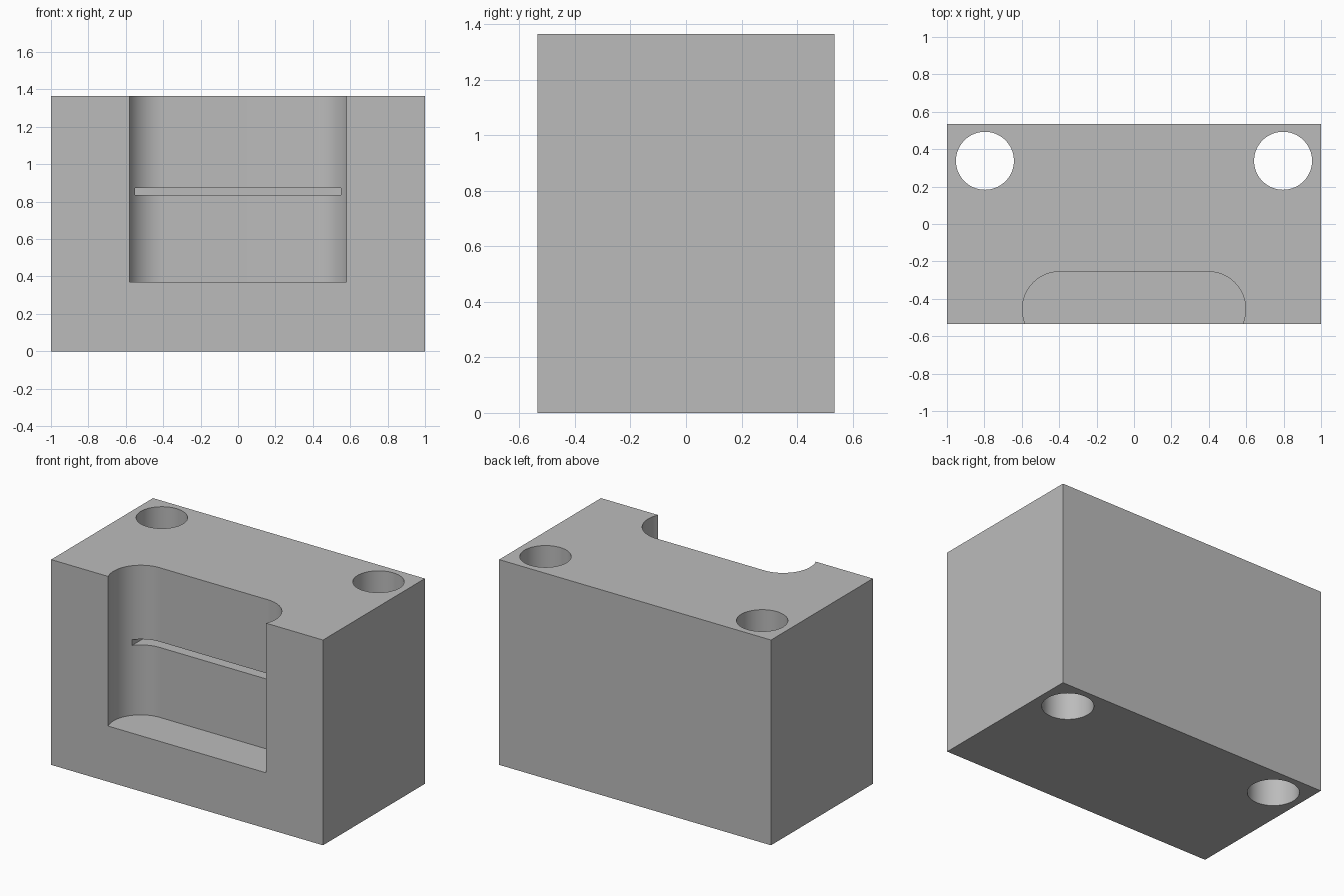
import bpy
import bmesh
from math import sin, cos, pi
from mathutils import Matrix

default = bpy.data.objects.get("Cube")
if default:
    bpy.data.objects.remove(default, do_unlink=True)

WIDTH, DEPTH, HEIGHT = 2.0, 1.07, 1.365
FRONT = -DEPTH / 2

# Single plain grey
grey = bpy.data.materials.new("plain grey")
grey.use_nodes = True
colour = (0.5, 0.5, 0.5, 1)
grey.diffuse_color = colour
grey.node_tree.nodes["Principled BSDF"].inputs["Base Color"].default_value = colour


def prism(name, outline, z0, z1):
    """Extrude a counter-clockwise outline from z0 to z1."""
    bm = bmesh.new()
    base = bm.faces.new([bm.verts.new((x, y, z0)) for x, y in outline])
    top = bmesh.ops.extrude_face_region(bm, geom=[base])["geom"]
    verts = [v for v in top if isinstance(v, bmesh.types.BMVert)]
    bmesh.ops.translate(bm, verts=verts, vec=(0, 0, z1 - z0))
    bmesh.ops.recalc_face_normals(bm, faces=bm.faces)
    mesh = bpy.data.meshes.new(name)
    bm.to_mesh(mesh)
    bm.free()
    mesh.materials.append(grey)
    obj = bpy.data.objects.new(name, mesh)
    bpy.context.collection.objects.link(obj)
    return obj


def arc(cx, cy, r, start, end, steps):
    angles = [start + (end - start) * i / steps for i in range(steps + 1)]
    return [(cx + r * cos(a), cy + r * sin(a)) for a in angles]


def rectangle(half_x, y0, y1):
    return [(-half_x, y0), (half_x, y0), (half_x, y1), (-half_x, y1)]


block = prism("block", rectangle(WIDTH / 2, FRONT, -FRONT), 0, HEIGHT)

# Open-topped front pocket with rounded back corners
R, CX, CY = 0.2, 0.397, -0.455
pocket_outline = (arc(CX, CY, R, -pi / 2, pi / 2, 48)
                  + arc(-CX, CY, R, pi / 2, 3 * pi / 2, 48))
cutters = [prism("pocket_cutter", pocket_outline, 0.37, HEIGHT + 0.2)]

# Thin horizontal slot in the pocket's back wall
cutters.append(prism("slot_cutter", rectangle(0.55, -0.45, -0.12), 0.835, 0.873))

# Two vertical through holes near the back
for side, label in ((-1, "right"), (1, "left")):
    circle = arc(side * 0.797, 0.338, 0.155, 0, 2 * pi, 80)[:-1]
    cutters.append(prism(label + "_hole_cutter", circle, -0.2, HEIGHT + 0.2))

# Cut each shape out of the block, then discard the cutter
bpy.context.view_layer.objects.active = block
for cutter in cutters:
    cutter.hide_render = True
    cut = block.modifiers.new(cutter.name, "BOOLEAN")
    cut.operation = "DIFFERENCE"
    cut.solver = "EXACT"
    cut.object = cutter
    bpy.ops.object.modifier_apply(modifier=cut.name)
    bpy.data.objects.remove(cutter, do_unlink=True)

bpy.ops.object.select_all(action="DESELECT")
block.select_set(True)
bpy.ops.object.shade_smooth_by_angle(angle=pi / 6)
